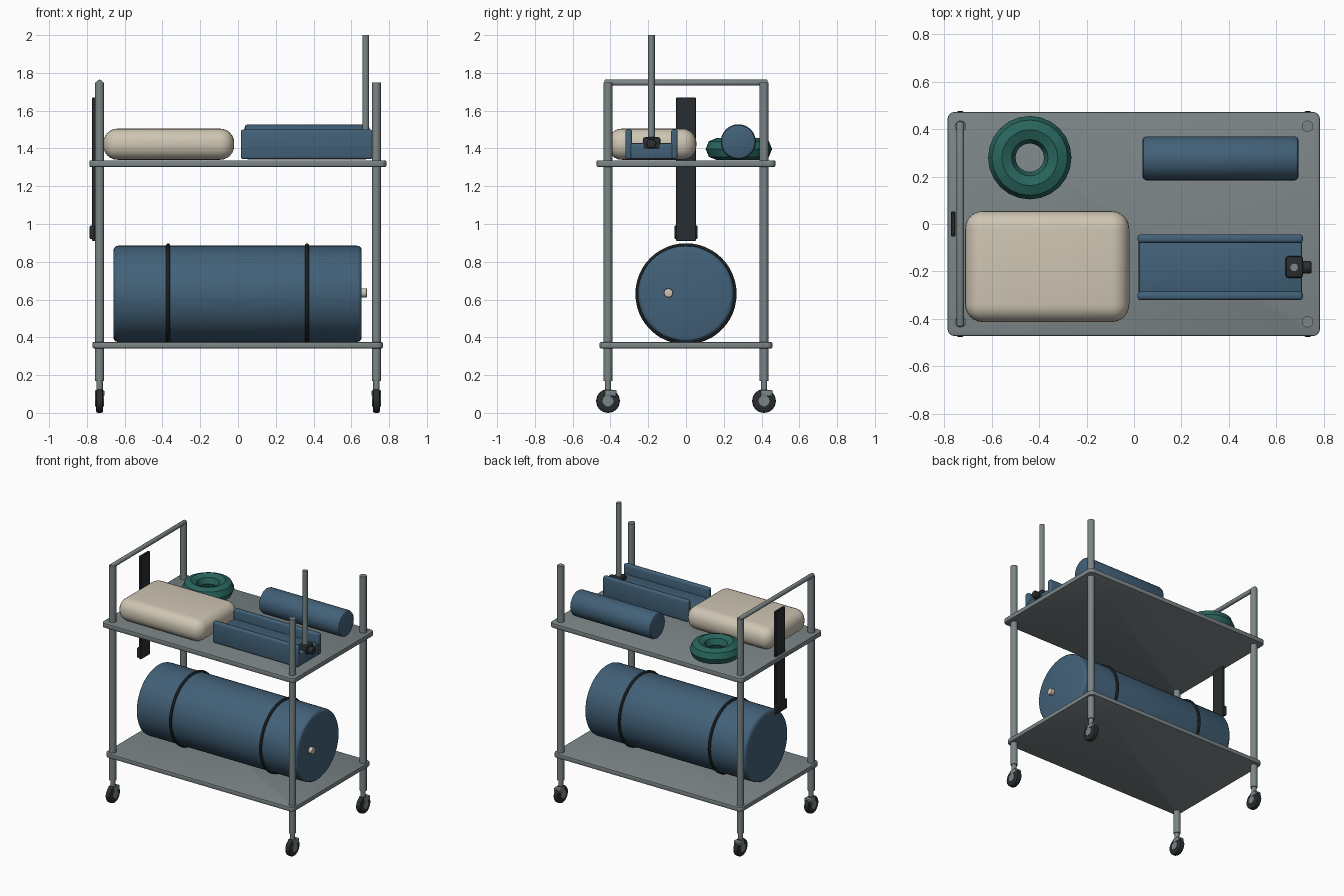
import bpy, bmesh, math
from mathutils import Matrix, Vector

if "Cube" in bpy.data.objects:
    bpy.data.objects.remove(bpy.data.objects["Cube"])


def material(name, rgb):
    m = bpy.data.materials.new(name)
    m.diffuse_color = (*rgb, 1)
    m.use_nodes = True
    m.node_tree.nodes["Principled BSDF"].inputs["Base Color"].default_value = m.diffuse_color
    return m


METAL = material("grey metal", (0.20, 0.235, 0.24))
BLUE = material("slate blue", (0.055, 0.12, 0.19))
CREAM = material("cream", (0.62, 0.56, 0.45))
GREEN = material("teal green", (0.022, 0.13, 0.11))
DARK = material("dark rubber", (0.022, 0.027, 0.029))


def finish(name, bm, mat, angle=30):
    bmesh.ops.recalc_face_normals(bm, faces=bm.faces)
    mesh = bpy.data.meshes.new(name)
    bm.to_mesh(mesh)
    bm.free()
    mesh.materials.append(mat)
    ob = bpy.data.objects.new(name, mesh)
    bpy.context.collection.objects.link(ob)
    bpy.ops.object.select_all(action='DESELECT')
    ob.select_set(True)
    bpy.context.view_layer.objects.active = ob
    bpy.ops.object.shade_smooth_by_angle(angle=math.radians(angle))
    return ob


def box(name, mat, lo, hi, bevel=0.0, segs=2, corner=0.0):
    """Box between two corners; corner rounds the upright edges first."""
    lo, hi = Vector(lo), Vector(hi)
    bm = bmesh.new()
    bmesh.ops.create_cube(bm, size=1)
    for v in bm.verts:
        v.co = (lo + hi) / 2 + v.co * (hi - lo)
    if corner:
        up = [e for e in bm.edges
              if abs(e.verts[0].co.z - e.verts[1].co.z) > 1e-4]
        bmesh.ops.bevel(bm, geom=up, offset=corner, segments=4,
                        profile=0.5, affect='EDGES')
        edges = [e for e in bm.edges
                 if abs(e.verts[0].co.z - e.verts[1].co.z) < 1e-4]
    else:
        edges = bm.edges[:]
    if bevel:
        bmesh.ops.bevel(bm, geom=edges, offset=bevel, segments=segs,
                        profile=0.5, affect='EDGES')
    return finish(name, bm, mat)


def rod(name, mat, a, b, r, sides=16, bevel=0.0, segs=2):
    """Cylinder from point a to point b with optional rounded rims."""
    a, b = Vector(a), Vector(b)
    bm = bmesh.new()
    bmesh.ops.create_cone(bm, cap_ends=True, segments=sides,
                          radius1=r, radius2=r, depth=(b - a).length)
    if bevel:
        rims = [e for e in bm.edges
                if abs(e.verts[0].co.z - e.verts[1].co.z) < 1e-5]
        bmesh.ops.bevel(bm, geom=rims, offset=bevel, segments=segs,
                        profile=0.5, affect='EDGES')
    q = Vector((0, 0, 1)).rotation_difference(b - a)
    bm.transform(Matrix.Translation((a + b) / 2) @ q.to_matrix().to_4x4())
    return finish(name, bm, mat)


def ring(name, mat, centre, major, minor, n=24, k=8, along_x=False):
    bpy.ops.mesh.primitive_torus_add(major_radius=major, minor_radius=minor,
                                     major_segments=n, minor_segments=k)
    old = bpy.context.object
    bm = bmesh.new()
    bm.from_mesh(old.data)
    bpy.data.objects.remove(old)
    if along_x:
        bm.transform(Matrix.Rotation(math.pi / 2, 4, 'Y'))
    bm.transform(Matrix.Translation(centre))
    return finish(name, bm, mat)


# shelves
box("upper_shelf", METAL, (-0.787, -0.473, 1.302), (0.785, 0.473, 1.337),
    0.006, 2, 0.03)
box("lower_shelf", METAL, (-0.77, -0.457, 0.342), (0.767, 0.457, 0.375),
    0.006, 2, 0.03)

# corner posts with casters
for sx, side in ((-1, "left"), (1, "right")):
    for sy, end in ((-1, "front"), (1, "back")):
        x, y, tag = 0.733 * sx, 0.413 * sy, f"{end}_{side}"
        rod(f"post_{tag}", METAL, (x, y, 0.168), (x, y, 1.75), 0.024)
        rod(f"caster_stem_{tag}", METAL, (x, y, 0.1), (x, y, 0.17), 0.017)
        box(f"caster_fork_{tag}", METAL, (x - 0.025, y - 0.018, 0.088),
            (x + 0.025, y + 0.045, 0.12), 0.005)
        rod(f"caster_wheel_{tag}", DARK, (x - 0.019, y, 0.063),
            (x + 0.019, y, 0.063), 0.063, 24, 0.01)
        rod(f"caster_hub_{tag}", METAL, (x - 0.023, y, 0.063),
            (x + 0.023, y, 0.063), 0.029, 12)

# push handle
rod("push_handle", METAL, (-0.733, -0.432, 1.748), (-0.733, 0.432, 1.748),
    0.016, 16, 0.005)

# large tank with bands and valve
rod("tank", BLUE, (-0.66, 0, 0.63), (0.655, 0, 0.63), 0.255, 48, 0.025, 3)
for i, x in enumerate((-0.37, 0.365)):
    ring(f"tank_band_{i + 1}", DARK, (x, 0, 0.63), 0.257, 0.011, 48, 8, True)
rod("tank_valve", CREAM, (0.65, -0.093, 0.635), (0.683, -0.093, 0.635),
    0.024, 16, 0.005)

# items on the upper shelf
box("cushion", CREAM, (-0.713, -0.414, 1.34), (-0.02, 0.055, 1.505), 0.075, 6)
ring("coiled_ring", GREEN, (-0.44, 0.28, 1.397), 0.118, 0.058, 24, 8)
rod("bolster_roll", BLUE, (0.035, 0.277, 1.435), (0.695, 0.277, 1.435),
    0.093, 32, 0.018, 2)

# padded trough
box("trough_base", BLUE, (0.02, -0.305, 1.343), (0.71, -0.055, 1.43), 0.01)
for i, y in enumerate((-0.303, -0.062)):
    box(f"trough_side_{i + 1}", BLUE, (0.015, y - 0.018, 1.343),
        (0.713, y + 0.018, 1.5), 0.013, 3)

# upright rod with clamp and knob
rod("upright_rod", METAL, (0.676, -0.183, 1.38), (0.676, -0.183, 2.0), 0.018)
box("rod_clamp", DARK, (0.64, -0.228, 1.393), (0.714, -0.136, 1.46), 0.012)
rod("clamp_knob", DARK, (0.71, -0.183, 1.425), (0.75, -0.183, 1.425),
    0.026, 16, 0.007)

# hanging strap and buckle
box("strap", DARK, (-0.772, -0.053, 0.91), (-0.754, 0.053, 1.67), 0.003, 1)
box("strap_buckle", DARK, (-0.785, -0.061, 0.92), (-0.758, 0.061, 0.992),
    0.006)
